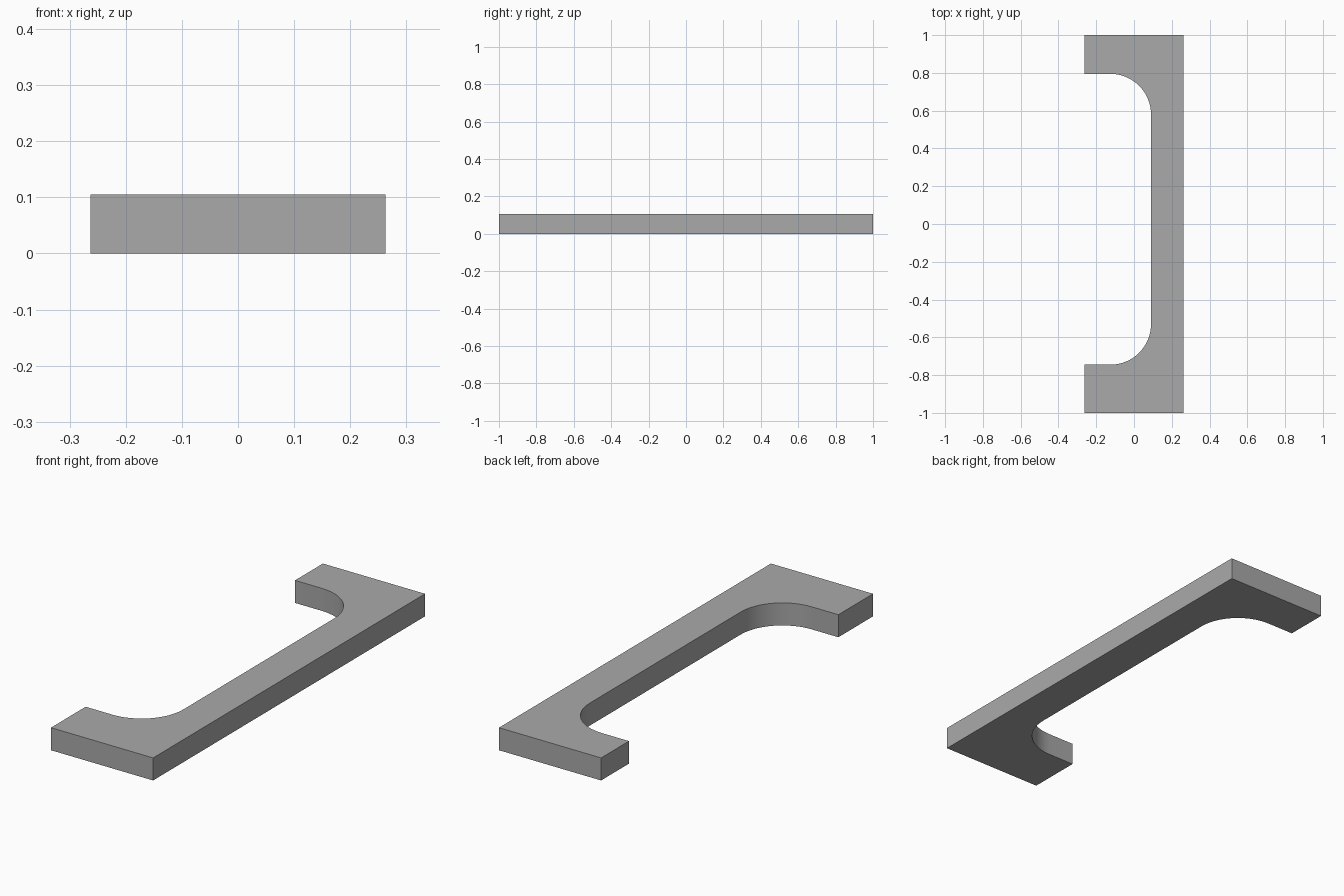
import bpy, bmesh, math

if "Cube" in bpy.data.objects:
    bpy.data.objects.remove(bpy.data.objects["Cube"])

HALF_W, HEIGHT = 0.263, 0.105
INNER_X, TOP_Y, BOTTOM_Y, RADIUS = 0.09, 0.795, -0.745, 0.215
STEPS = 16


def fillet(cx, cy, start, end):
    """Points of a rounded inner corner."""
    angles = [math.radians(start + (end - start) * i / STEPS) for i in range(STEPS + 1)]
    return [(cx + RADIUS * math.cos(a), cy + RADIUS * math.sin(a)) for a in angles]


# Bracket outline, counter-clockwise
corner_x = INNER_X - RADIUS
outline = [(-HALF_W, -1), (HALF_W, -1), (HALF_W, 1), (-HALF_W, 1), (-HALF_W, TOP_Y)]
outline += fillet(corner_x, TOP_Y - RADIUS, 90, 0)
outline += fillet(corner_x, BOTTOM_Y + RADIUS, 0, -90)
outline += [(-HALF_W, BOTTOM_Y)]

# Extrude the outline into a flat plate
bm = bmesh.new()
base = bm.faces.new([bm.verts.new((x, y, 0)) for x, y in outline])
top = bmesh.ops.extrude_face_region(bm, geom=[base], use_keep_orig=True)["geom"]
bmesh.ops.translate(bm, vec=(0, 0, HEIGHT), verts=[v for v in top if isinstance(v, bmesh.types.BMVert)])
bmesh.ops.recalc_face_normals(bm, faces=bm.faces)
mesh = bpy.data.meshes.new("bracket")
bm.to_mesh(mesh)
bm.free()

bracket = bpy.data.objects.new("bracket", mesh)
bpy.context.collection.objects.link(bracket)

# Plain grey finish
grey = bpy.data.materials.new("grey")
grey.diffuse_color = (0.4, 0.4, 0.4, 1)
grey.use_nodes = True
grey.node_tree.nodes["Principled BSDF"].inputs["Base Color"].default_value = grey.diffuse_color
mesh.materials.append(grey)

# Smooth the rounded corners, keep the edges sharp
bpy.context.view_layer.objects.active = bracket
bracket.select_set(True)
bpy.ops.object.shade_smooth_by_angle(angle=math.radians(30))
